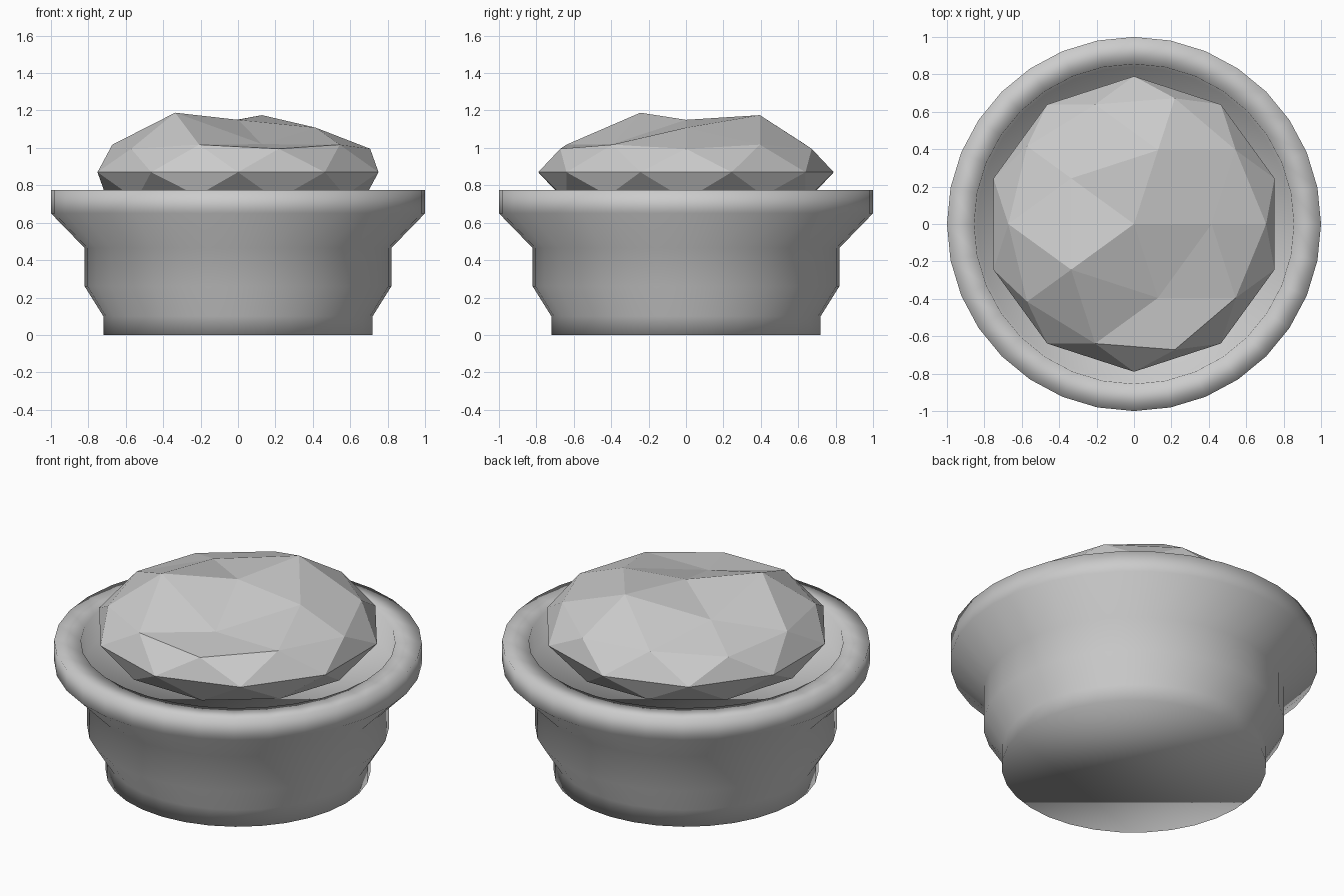
import bpy, bmesh, math

if "Cube" in bpy.data.objects:
    bpy.data.objects.remove(bpy.data.objects["Cube"])

def finish(bm, name, smooth):
    bmesh.ops.recalc_face_normals(bm, faces=bm.faces)
    me = bpy.data.meshes.new(name)
    bm.to_mesh(me)
    bm.free()
    for p in me.polygons:
        p.use_smooth = smooth
    ob = bpy.data.objects.new(name, me)
    bpy.context.collection.objects.link(ob)
    return ob

# Pot: 32-sided turned profile, outer wall, flat rim, shallow recess
SIDES = 32
profile = [(0.72, 0), (0.72, 0.10), (0.82, 0.26), (0.82, 0.465), (1.0, 0.65),
           (1.0, 0.775), (0.855, 0.775), (0.84, 0.62)]
bm = bmesh.new()
rings = []
for r, z in profile:
    rings.append([bm.verts.new((r * math.cos(i * math.tau / SIDES),
                                r * math.sin(i * math.tau / SIDES), z))
                  for i in range(SIDES)])
for a, b in zip(rings, rings[1:]):
    for i in range(SIDES):
        j = (i + 1) % SIDES
        bm.faces.new((a[i], a[j], b[j], b[i]))
bm.faces.new(rings[0])
bm.faces.new(rings[-1])
finish(bm, "pot", True)

# Foliage: squashed low-poly ball with a few upper points moved up or down
bm = bmesh.new()
bmesh.ops.create_icosphere(bm, subdivisions=2, radius=1)
new_height = {72: 1.175, -144: 1.188, -72: 1.02, 144: 1.09}
for v in bm.verts:
    x, y, z = v.co
    v.co = (x * 0.79, y * 0.79, 0.87 + z * 0.28)
    if 0.8 < z < 0.95:
        v.co.z = new_height.get(round(math.degrees(math.atan2(y, x))), v.co.z)
finish(bm, "foliage", False)
